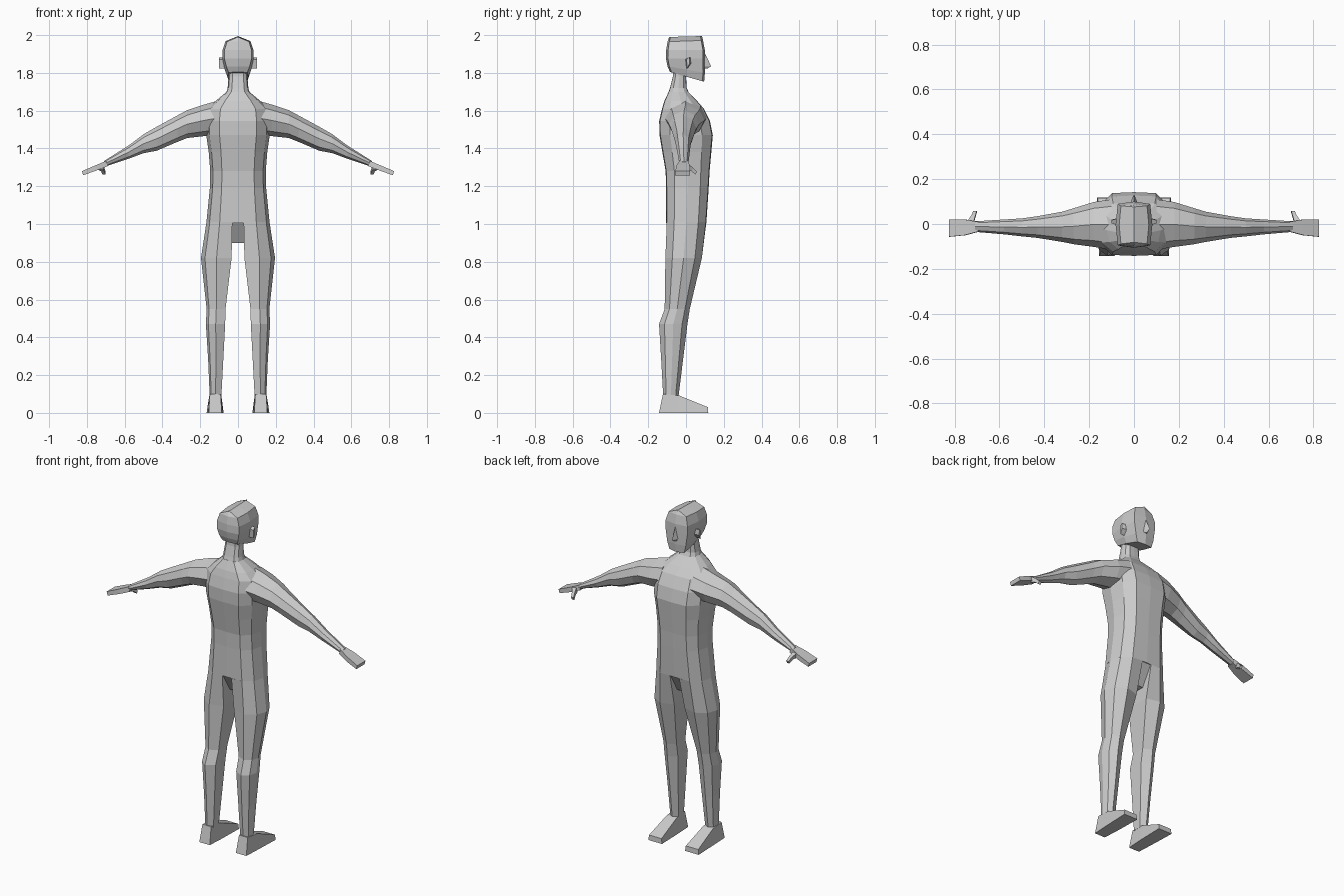
import bpy, bmesh

grey = bpy.data.materials.new("light grey")
grey.diffuse_color = (0.6, 0.6, 0.6, 1)


def loft(name, rings, side=1):
    """Skin a list of equal-length point rings and cap both ends."""
    bm = bmesh.new()
    loops = [[bm.verts.new((side * x, y, z)) for x, y, z in r] for r in rings]
    n = len(rings[0])
    for a, b in zip(loops, loops[1:]):
        for i in range(n):
            j = (i + 1) % n
            bm.faces.new((a[i], a[j], b[j], b[i]))
    bm.faces.new(loops[0])
    bm.faces.new(loops[-1])
    bmesh.ops.remove_doubles(bm, verts=bm.verts, dist=0.0005)
    bmesh.ops.recalc_face_normals(bm, faces=bm.faces)
    me = bpy.data.meshes.new(name)
    bm.to_mesh(me)
    bm.free()
    me.materials.append(grey)
    ob = bpy.data.objects.new(name, me)
    bpy.context.collection.objects.link(ob)
    return ob


def span(s, lo, hi):
    """Map -1..1 to lo..hi."""
    return (lo + hi) / 2 + s * (hi - lo) / 2


# half outline of the trunk (x share, y share), front to back
HALF = [(0, 1), (.58, .97), (.9, .6), (1, 0), (.9, -.6), (.58, -.97), (0, -1)]
TRUNK = HALF + [(-x, y) for x, y in HALF[-2:0:-1]]


def trunk_ring(z, w, yb, yf):
    return [(x * w, span(y, yb, yf), z) for x, y in TRUNK]


# trunk and neck
loft("torso", [trunk_ring(*r) for r in (
    (1.01, .167, -.105, .108), (1.19, .149, -.105, .12), (1.28, .147, -.108, .125),
    (1.38, .155, -.125, .134), (1.47, .168, -.14, .142), (1.545, .17, -.142, .127),
    (1.61, .16, -.127, .095), (1.65, .12, -.115, .06), (1.70, .06, -.092, .012))])
loft("neck", [trunk_ring(*r) for r in (
    (1.68, .066, -.098, .022), (1.72, .055, -.085, .004),
    (1.78, .05, -.07, 0), (1.85, .05, -.065, .01))])

# crotch wedge between the legs
loft("crotch", [[(-.04, y, 1.06), (.04, y, 1.06), (.04, y, z), (-.04, y, z)]
                for y, z in ((-.1, 1.01), (-.03, .9), (.035, .9), (.103, 1.01))])

# boxy head: rings tilt down toward the chin, top closes in a ridge
HEAD = [(0, 1), (.88, .9), (1, 0), (.88, -.9), (0, -1), (-.88, -.9), (-1, 0), (-.88, .9)]
loft("head", [[(x * w, span(y, yb, yf), span(y, zb, zf)) for x, y in HEAD]
              for w, yb, yf, zb, zf in (
    (.056, -.085, .096, 1.805, 1.753), (.07, -.098, .1, 1.835, 1.80),
    (.082, -.106, .1, 1.875, 1.875), (.082, -.105, .1, 1.92, 1.92),
    (.066, -.098, .09, 1.965, 1.972), (.0002, -.09, .085, 1.99, 1.995))])
loft("nose", [[(-w, .085, z), (w, .085, z), (0, y, z)]
              for w, y, z in ((.018, .112, 1.822), (.02, .133, 1.835), (.006, .1, 1.905))])


# arm cross-section (y share, z share)
ARM = [(0, 1), (.72, .65), (1, 0), (.7, -.7), (0, -1), (-.7, -.7), (-1, 0), (-.72, .65)]
ARM_STATIONS = (  # x, bottom, top, back, front
    (.10, 1.47, 1.655, -.115, .11), (.18, 1.465, 1.632, -.102, .098),
    (.27, 1.455, 1.602, -.09, .07), (.32, 1.435, 1.575, -.08, .055),
    (.43, 1.388, 1.515, -.062, .035), (.50, 1.375, 1.475, -.055, .025),
    (.58, 1.345, 1.415, -.046, .02), (.71, 1.302, 1.333, -.035, .012))
LEG_STATIONS = (  # z, inner x, outer x, back, front, inner corner share
    (1.01, .03, .167, -.105, .108, 1), (.82, .034, .196, -.112, .087, .75),
    (.55, .066, .166, -.115, .022, .6), (.47, .068, .17, -.145, .01, .6),
    (.28, .078, .158, -.133, -.014, .6), (.09, .088, .15, -.122, -.038, .6))


def leg_ring(z, xi, xo, yb, yf, k):
    prof = [(0, k), (.49, .97), (.87, .6), (1, 0), (.87, -.6), (.49, -.97), (0, -k)]
    return [(xi + t * (xo - xi), span(s, yb, yf), z) for t, s in prof]


for tag, s in (("right", 1), ("left", -1)):
    loft(tag + "_arm", [[(x, span(a, yb, yf), span(b, z0, z1)) for a, b in ARM]
                        for x, z0, z1, yb, yf in ARM_STATIONS], s)

    # flat mitten hand with thumb
    loft(tag + "_hand", [[(x, yb, z0), (x, yf, z0), (x + .006, yf, z1), (x + .006, yb, z1)]
                         for x, z0, z1, yb, yf in (
        (.69, 1.306, 1.335, -.034, .01), (.75, 1.283, 1.31, -.05, .02),
        (.82, 1.258, 1.28, -.057, .02))], s)
    loft(tag + "_thumb", [[(x - r, y, z - r), (x + r, y, z - r), (x + r, y + r, z + r), (x - r, y + r, z + r)]
                          for x, y, z, r in ((.728, 0, 1.302, .014), (.716, .03, 1.288, .009),
                                             (.709, .05, 1.269, .008))], s)

    loft(tag + "_leg", [leg_ring(*r) for r in LEG_STATIONS], s)

    # wedge foot, heel to toe
    loft(tag + "_foot", [[(xi, y0, 0), (xo, y0, 0), (xo - d, y1, z), (xi + d, y1, z)]
                         for xi, xo, d, y0, y1, z in (
        (.086, .155, .006, -.143, -.122, .1), (.08, .16, .008, -.04, -.036, .092),
        (.076, .166, .004, .118, .116, .03))], s)

    # pointed ear
    loft(tag + "_ear", [[(x, .01 - d, 1.872), (x, .01 + d, 1.882), (x, .012 + d, 1.85), (x, .008 - d / 3, 1.822)]
                        for x, d in ((.07, .016), (.1, .007))], s)
